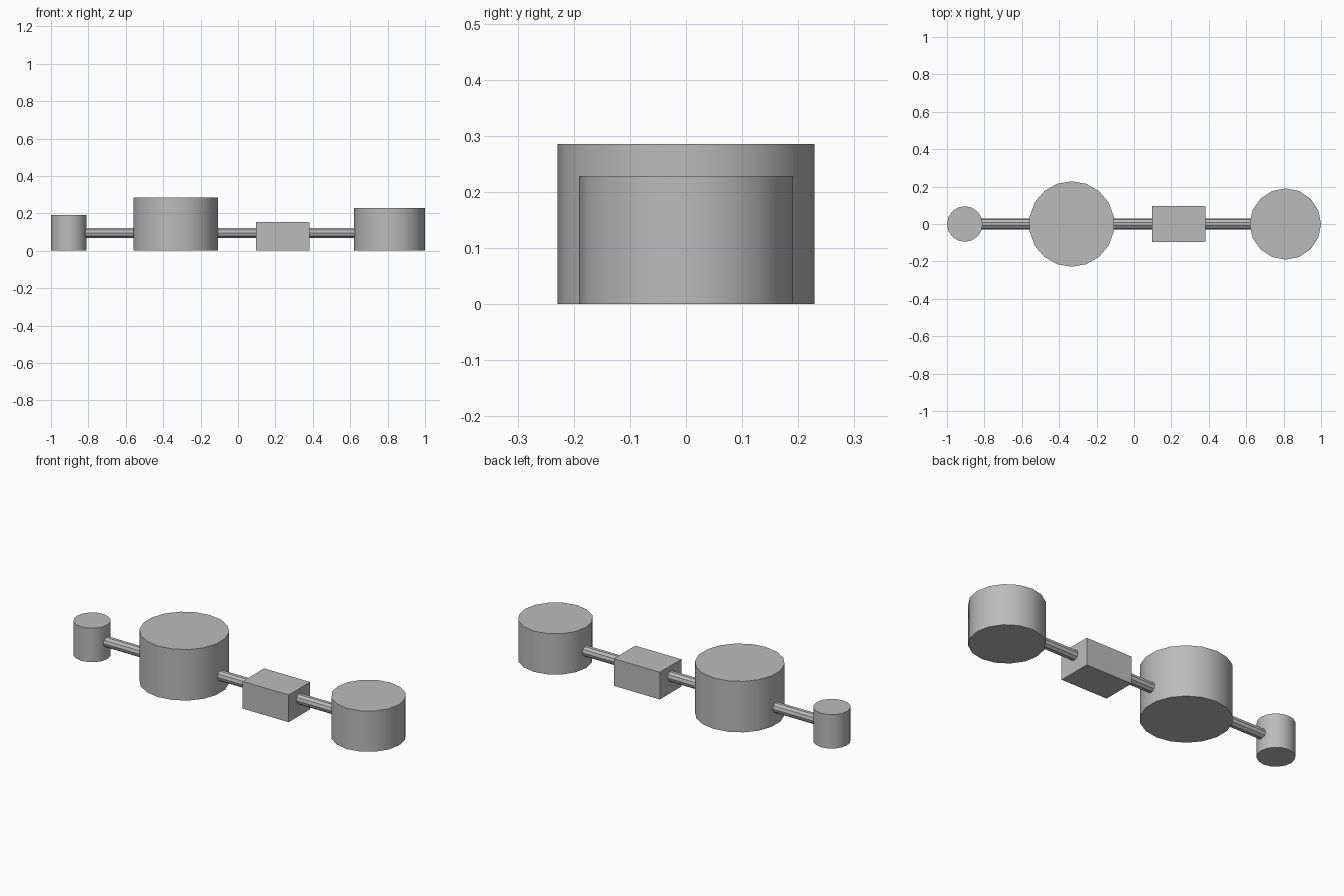
import bpy
import math

cube = bpy.data.objects.get("Cube")
if cube:
    bpy.data.objects.remove(cube, do_unlink=True)

UNIT = 2 / 210  # the whole row is 210 units long

grey = bpy.data.materials.new("plain_grey")
grey.use_nodes = True
colour = (0.5, 0.5, 0.5, 1)
grey.diffuse_color = colour
grey.node_tree.nodes["Principled BSDF"].inputs["Base Color"].default_value = colour


def finish(name, smooth):
    ob = bpy.context.object
    ob.name = name
    ob.data.materials.append(grey)
    if smooth:
        bpy.ops.object.shade_smooth_by_angle(angle=math.radians(28))
    return ob


def drum(name, x, radius, height, sides):
    bpy.ops.mesh.primitive_cylinder_add(
        vertices=sides, radius=radius * UNIT, depth=height * UNIT,
        location=(x * UNIT, 0, height * UNIT / 2))
    finish(name, True)


def pipe(name, start, end):
    bpy.ops.mesh.primitive_cylinder_add(
        vertices=10, radius=3 * UNIT, depth=(end - start) * UNIT,
        location=((start + end) / 2 * UNIT, 0, 10 * UNIT),
        rotation=(0, math.pi / 2, 0))
    finish(name, False)


# Upright drums
drum("small_drum", -95, 10, 20, 16)
drum("large_drum", -35, 24, 30, 18)
drum("medium_drum", 85, 20, 24, 16)

# Rectangular block
bpy.ops.mesh.primitive_cube_add(size=1, location=(25 * UNIT, 0, 8 * UNIT))
block = finish("block", False)
block.scale = (30 * UNIT, 20 * UNIT, 16 * UNIT)

# Connecting pipes, seated slightly inside their neighbours
pipe("right_pipe", -86, -58)
pipe("middle_pipe", -12, 11)
pipe("left_pipe", 39, 66)
